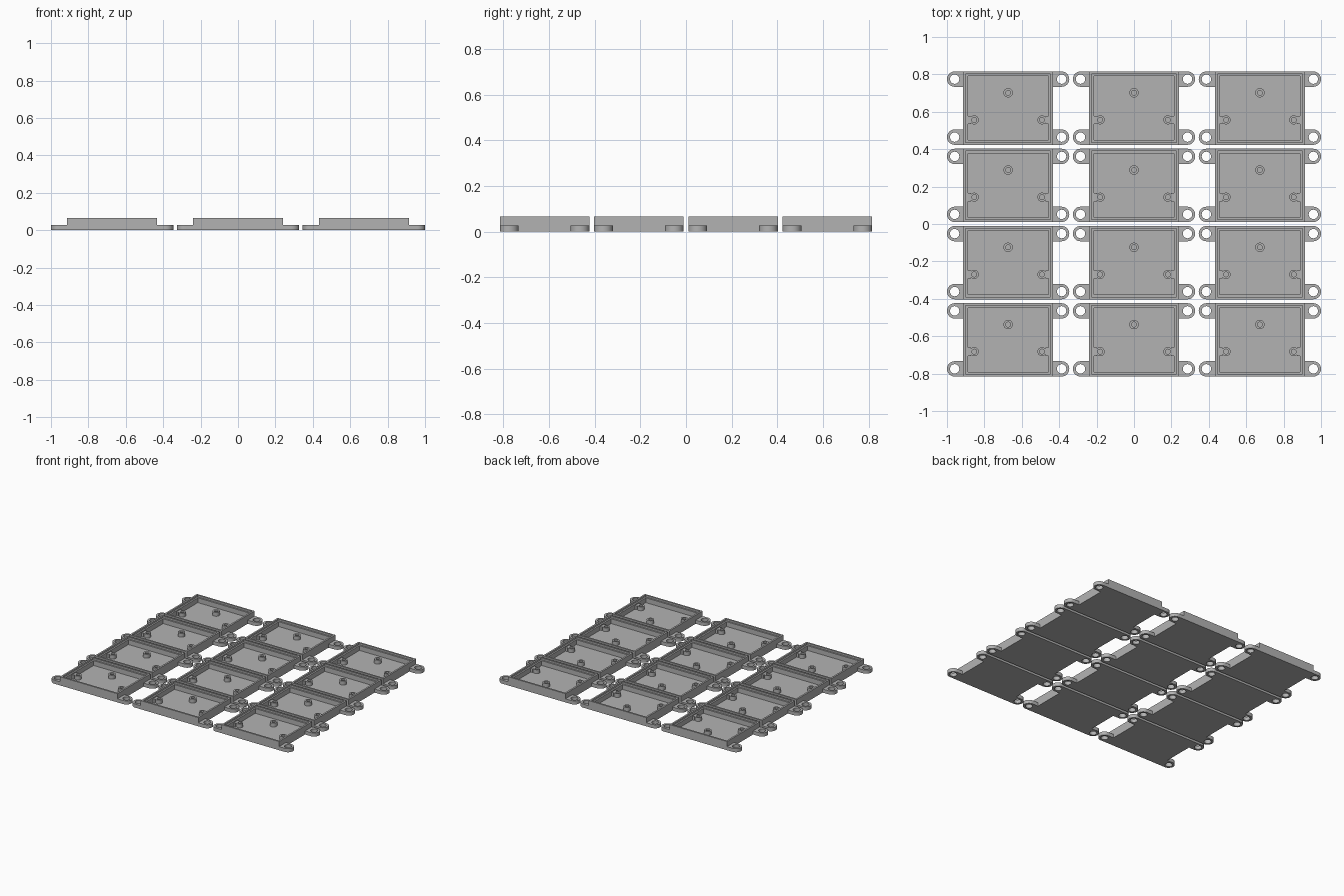
import bpy, bmesh, math

if "Cube" in bpy.data.objects:
    bpy.data.objects.remove(bpy.data.objects["Cube"])

HALF_X, HALF_Y = 0.24, 0.196      # tray half size
HEIGHT, LEDGE, FLOOR = 0.065, 0.052, 0.016
EAR_X, EAR_Y, EAR_R, EAR_H = 0.286, 0.155, 0.041, 0.027
SEG = 32

grey = bpy.data.materials.new("grey plastic")
grey.diffuse_color = (0.45, 0.45, 0.45, 1)
grey.use_nodes = True
grey.node_tree.nodes["Principled BSDF"].inputs["Base Color"].default_value = grey.diffuse_color


def loft(bm, rings, closed=False):
    """Join rings of equal point counts with quads; returns the vertex rings."""
    vs = [[bm.verts.new(p) for p in r] for r in rings]
    pairs = list(zip(vs, vs[1:])) + ([(vs[-1], vs[0])] if closed else [])
    for a, b in pairs:
        n = len(a)
        for i in range(n):
            j = (i + 1) % n
            bm.faces.new((a[i], a[j], b[j], b[i]))
    return vs


def circle(x, y, r, z):
    return [(x + r * math.cos(2 * math.pi * i / SEG),
             y + r * math.sin(2 * math.pi * i / SEG), z) for i in range(SEG)]


def rect(inset, z):
    x, y = HALF_X - inset, HALF_Y - inset
    return [(-x, -y, z), (x, -y, z), (x, y, z), (-x, y, z)]


def finish(bm, name):
    bmesh.ops.recalc_face_normals(bm, faces=bm.faces)
    mesh = bpy.data.meshes.new(name)
    bm.to_mesh(mesh)
    bm.free()
    mesh.materials.append(grey)
    return mesh


def tray_mesh():
    # open tray with a stepped rim
    bm = bmesh.new()
    vs = loft(bm, [rect(0, 0), rect(0, HEIGHT), rect(0.013, HEIGHT),
                   rect(0.013, LEDGE), rect(0.025, LEDGE), rect(0.025, FLOOR)])
    bm.faces.new(vs[0])
    bm.faces.new(vs[-1])
    return finish(bm, "tray")


def ears_mesh():
    # four mounting ears: half round outside, square where they meet the wall
    bm = bmesh.new()
    for sx in (-1, 1):
        for sy in (-1, 1):
            outer = []
            for i in range(SEG):
                a = 2 * math.pi * i / SEG
                c, s = math.cos(a), math.sin(a)
                k = EAR_R
                if c < -1e-6:
                    k = EAR_R / max(abs(c), abs(s))
                x = k * c * (1 if c > 0 else 1.2)
                outer.append((sx * (EAR_X + x), sy * EAR_Y + k * s))
            hole = [(sx * (EAR_X + p[0]), sy * EAR_Y + p[1])
                    for p in circle(0, 0, 0.025, 0)]
            loft(bm, [[(x, y, z) for x, y in ring] for ring, z in
                      ((outer, 0), (outer, EAR_H), (hole, EAR_H), (hole, 0))],
                 closed=True)
    return finish(bm, "mounting_ears")


def posts_mesh():
    # three hollow screw posts on the floor
    bm = bmesh.new()
    for x, y, r, top in ((0, 0.082, 0.025, 0.045),
                         (-0.181, -0.063, 0.024, 0.045),
                         (0.181, -0.063, 0.024, 0.045)):
        vs = loft(bm, [circle(x, y, r, FLOOR - 0.003), circle(x, y, r, top),
                       circle(x, y, 0.013, top), circle(x, y, 0.013, FLOOR + 0.002)])
        bm.faces.new(vs[-1])
    return finish(bm, "screw_posts")


def webs_mesh():
    # short webs tying the side posts to the walls
    bm = bmesh.new()
    for s in (-1, 1):
        x0, x1, y0, y1 = s * 0.199, s * 0.22, -0.085, -0.041
        base = [(x0, y0), (x1, y0), (x1, y1), (x0, y1)]
        vs = loft(bm, [[(x, y, z) for x, y in base] for z in (FLOOR - 0.003, 0.044)])
        bm.faces.new(vs[0])
        bm.faces.new(vs[1])
    return finish(bm, "post_webs")


# grid of identical trays, three across and four deep
parts = [tray_mesh(), ears_mesh(), posts_mesh(), webs_mesh()]
for col in range(3):
    for row in range(4):
        for mesh in parts:
            ob = bpy.data.objects.new(f"{mesh.name}_{col + 1}_{row + 1}", mesh)
            ob.location = ((col - 1) * 0.673, (row - 1.5) * 0.413, 0)
            bpy.context.collection.objects.link(ob)

# smooth the round sides, keep edges sharp
bpy.ops.object.select_all(action='DESELECT')
for mesh in parts[1:3]:
    ob = bpy.data.objects[f"{mesh.name}_1_1"]
    ob.select_set(True)
    bpy.context.view_layer.objects.active = ob
bpy.ops.object.shade_smooth_by_angle(angle=math.radians(30))
